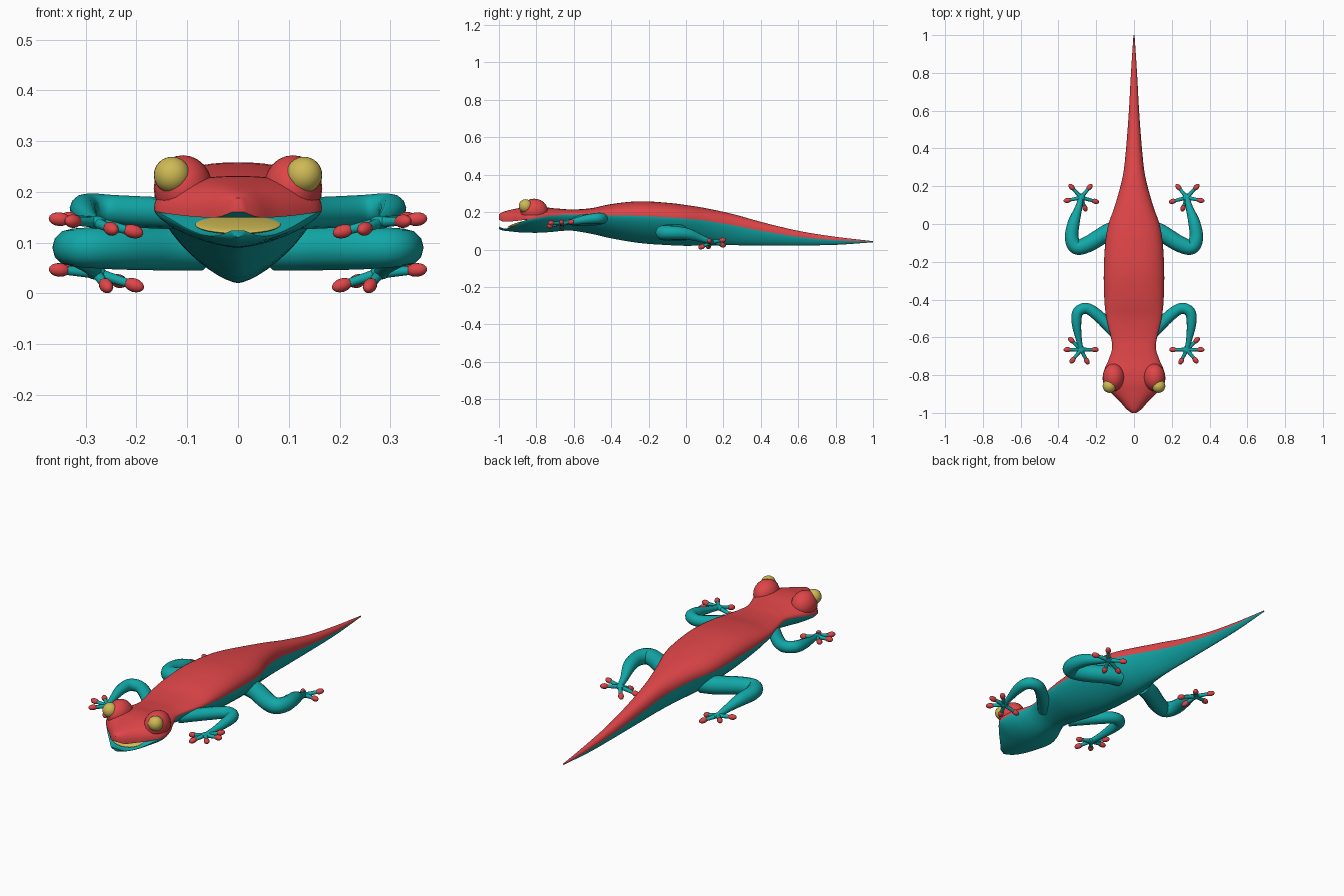
import bpy, bmesh, math
from mathutils import Vector

if "Cube" in bpy.data.objects:
    bpy.data.objects.remove(bpy.data.objects["Cube"])


def material(name, rgb):
    m = bpy.data.materials.new(name)
    m.diffuse_color = (*rgb, 1)
    m.use_nodes = True
    m.node_tree.nodes["Principled BSDF"].inputs["Base Color"].default_value = m.diffuse_color
    return m


RED = material("red", (0.74, 0.06, 0.065))
TEAL = material("teal", (0.006, 0.39, 0.39))
YELLOW = material("yellow", (0.62, 0.49, 0.09))


def smooth_path(points, steps):
    """Catmull-Rom through tuples of any length."""
    out = []
    for i in range(len(points) - 1):
        a, b, c, d = (points[max(0, min(len(points) - 1, i + k))] for k in (-1, 0, 1, 2))
        for s in range(steps):
            t = s / steps
            out.append(tuple(
                0.5 * (2 * q + (r - p) * t + (2 * p - 5 * q + 4 * r - u) * t * t
                       + (3 * q - p - 3 * r + u) * t ** 3)
                for p, q, r, u in zip(a, b, c, d)))
    out.append(tuple(points[-1]))
    return out


def finish(obj, name, angle=60):
    obj.name = name
    bpy.ops.object.select_all(action='DESELECT')
    obj.select_set(True)
    bpy.context.view_layer.objects.active = obj
    bpy.ops.object.shade_smooth_by_angle(angle=math.radians(angle))


def ellipsoid(name, center, radii, mat, rotation=(0, 0, 0), segs=24):
    bpy.ops.mesh.primitive_uv_sphere_add(segments=segs, ring_count=segs // 2,
                                         location=center, rotation=rotation)
    obj = bpy.context.object
    obj.scale = radii
    obj.data.materials.append(mat)
    finish(obj, name)


def tube(name, points, mat, steps=6):
    """Round tube through (x, y, z, radius) points."""
    path = smooth_path(points, steps)
    curve = bpy.data.curves.new(name, 'CURVE')
    curve.dimensions = '3D'
    curve.bevel_depth = 1
    curve.bevel_resolution = 4
    curve.use_fill_caps = True
    spline = curve.splines.new('POLY')
    spline.points.add(len(path) - 1)
    for pt, (x, y, z, r) in zip(spline.points, path):
        pt.co = (x, y, z, 1)
        pt.radius = r
    obj = bpy.data.objects.new(name, curve)
    bpy.context.collection.objects.link(obj)
    bpy.ops.object.select_all(action='DESELECT')
    obj.select_set(True)
    bpy.context.view_layer.objects.active = obj
    bpy.ops.object.convert(target='MESH')
    obj = bpy.context.object
    obj.data.materials.clear()
    obj.data.materials.append(mat)
    finish(obj, name)


# Body stations from tail to snout: y, half width, top, colour split, bottom
stations = [
    (1, .003, .045, .042, .039), (.8, .016, .068, .05, .025),
    (.6, .027, .1, .068, .022), (.4, .042, .148, .1, .022),
    (.25, .06, .19, .13, .023), (.1, .1, .222, .155, .022),
    (0, .135, .238, .165, .02), (-.1, .152, .25, .172, .024),
    (-.25, .16, .258, .18, .035), (-.4, .157, .243, .183, .06),
    (-.5, .146, .222, .186, .083), (-.6, .122, .214, .188, .1),
    (-.66, .116, .217, .186, .1), (-.72, .135, .222, .18, .094),
    (-.78, .16, .23, .172, .09), (-.84, .163, .23, .162, .09),
    (-.89, .125, .222, .155, .092), (-.94, .075, .212, .15, .097),
    (-.98, .04, .2, .15, .102), (-1, .012, .188, .16, .11)]

N = 24
bm = bmesh.new()


def half_ring(y, w, z0, z1, power):
    verts = []
    for i in range(N + 1):
        t = math.pi * i / N
        c, s = math.cos(t), math.sin(t)
        e = 2 / power
        x = math.copysign(abs(c) ** e, c) * w
        verts.append(bm.verts.new((x, y, z0 + (z1 - z0) * max(s, 0) ** e)))
    return verts


def face(verts, index):
    bm.faces.new(verts).material_index = index


# Back (red) and belly (teal) shells, parting at the mouth
previous = None
for y, w, top, split, bottom in smooth_path(stations, 4):
    k = max(0, min(1, (-.84 - y) / .12))
    gap = .036 * k * k * (3 - 2 * k)
    upper = half_ring(y, w, split, top, 2.3)
    lower = half_ring(y, w, split - gap, bottom, 1.5)
    if previous:
        pu, pl = previous
        for ring, old, index in ((upper, pu, 0), (lower, pl, 1)):
            for i in range(N):
                face((old[i], old[i + 1], ring[i + 1], ring[i]), index)
            if gap > 1e-4:  # palate and mouth floor
                face((old[0], ring[0], ring[-1], old[-1]), 1)
    else:
        face(upper + lower[-2:0:-1], 0)
    previous = (upper, lower)
face(previous[0], 0)
face(previous[1], 1)
bmesh.ops.remove_doubles(bm, verts=bm.verts, dist=1e-5)
bmesh.ops.recalc_face_normals(bm, faces=bm.faces)
mesh = bpy.data.meshes.new("body")
bm.to_mesh(mesh)
bm.free()
mesh.materials.append(RED)
mesh.materials.append(TEAL)
body = bpy.data.objects.new("body", mesh)
bpy.context.collection.objects.link(body)
finish(body, "body", 50)

# Tongue lying on the mouth floor
ellipsoid("tongue", (0, -.897, .136), (.085, .06, .009), YELLOW, (.3, 0, 0))

# Legs: centre line with radii, foot centre, toe tips (right side)
legs = {
    "front": ([(.08, -.6, .155, .03), (.12, -.555, .157, .031), (.19, -.485, .16, .031),
               (.25, -.447, .165, .029), (.297, -.467, .168, .029), (.304, -.53, .162, .025),
               (.292, -.61, .148, .016), (.28, -.665, .14, .012)],
              [(.352, -.665, .146), (.332, -.615, .147), (.25, -.725, .127),
               (.207, -.665, .122), (.325, -.72, .142)]),
    "rear": ([(.07, -.02, .09, .045), (.14, -.045, .09, .045), (.24, -.105, .09, .043),
              (.305, -.122, .09, .039), (.33, -.07, .09, .036), (.318, .01, .083, .031),
              (.295, .08, .06, .02), (.28, .14, .04, .013)],
             [(.352, .125, .046), (.33, .195, .05), (.235, .195, .024),
              (.205, .12, .016), (.26, .085, .015)])}

for side, sx in (("right", 1), ("left", -1)):
    # Eye sockets and eyeballs
    ellipsoid(f"eye_socket_{side}", (.108 * sx, -.812, .207), (.058, .073, .065), RED)
    ellipsoid(f"eye_{side}", (.13 * sx, -.858, .233), (.036, .036, .036), YELLOW)

    for where, (path, toes) in legs.items():
        path = [(x * sx, y, z, r) for x, y, z, r in path]
        tube(f"{where}_leg_{side}", path, TEAL)
        foot = Vector(path[-1][:3])
        ellipsoid(f"{where}_foot_{side}", foot, (.021, .021, .013), TEAL, segs=16)
        for n, (x, y, z) in enumerate(toes, 1):
            tip = Vector((x * sx, y, z))
            tube(f"{where}_toe_{side}_{n}", [(*foot, .011), (*tip, .008)], TEAL, 2)
            rot = (tip - foot).to_track_quat('Z', 'Y').to_euler()
            ellipsoid(f"{where}_toe_pad_{side}_{n}", tip, (.0135, .0135, .021), RED, rot, 16)
